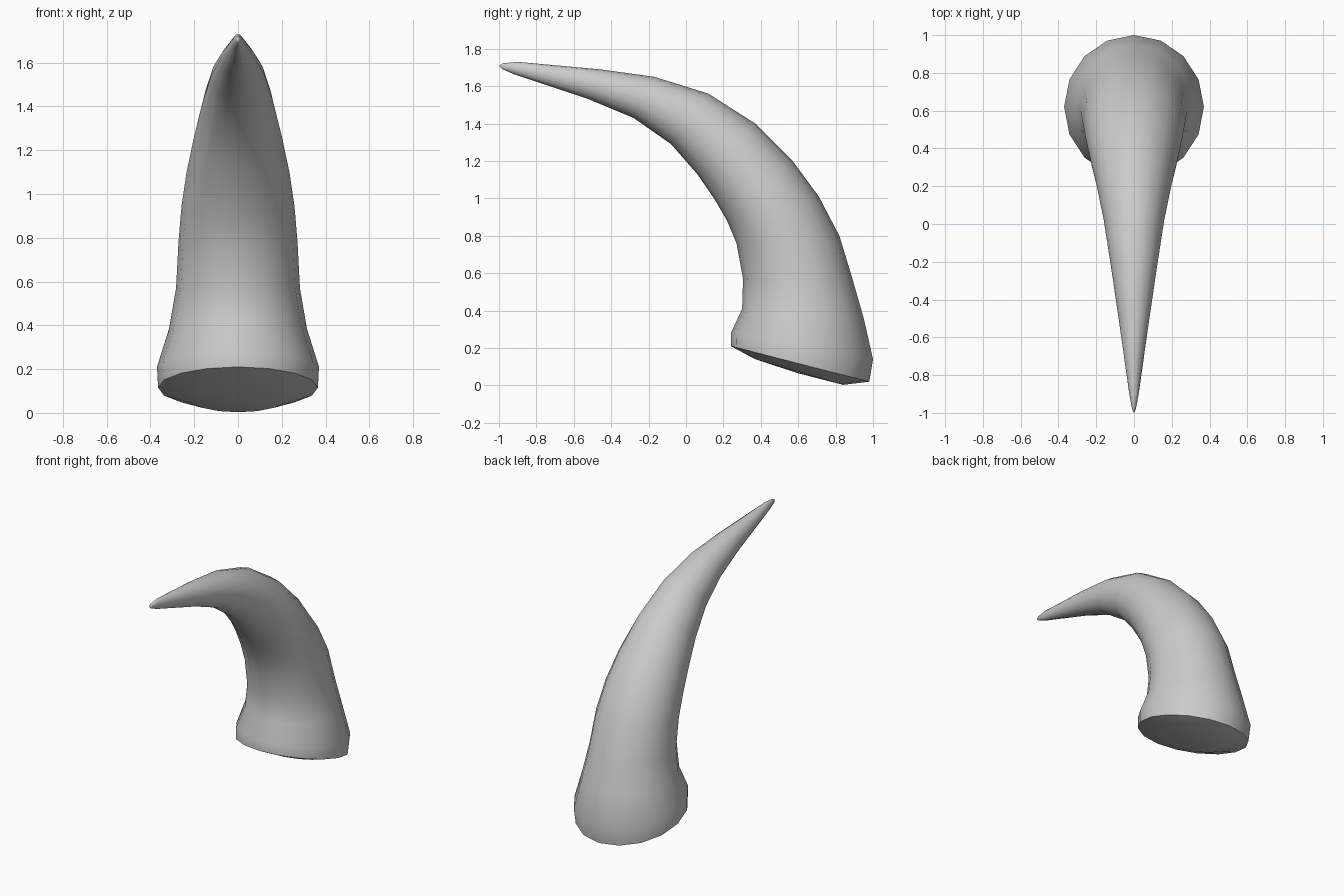
import bpy, bmesh, math

if "Cube" in bpy.data.objects:
    bpy.data.objects.remove(bpy.data.objects["Cube"])

SIDES = 16
# Sections along the horn: back (y, z), front (y, z), half width in x
SECTIONS = [
    ((0.84, 0.003), (0.37, 0.14), 0.23),   # slightly bulging underside
    ((0.98, 0.02), (0.24, 0.21), 0.365),   # flared base rim
    ((1.00, 0.14), (0.24, 0.28), 0.37),
    ((0.95, 0.36), (0.30, 0.41), 0.315),
    ((0.89, 0.57), (0.305, 0.57), 0.283),
    ((0.82, 0.80), (0.27, 0.76), 0.272),
    ((0.71, 1.01), (0.22, 0.88), 0.258),
    ((0.57, 1.20), (0.15, 1.00), 0.235),
    ((0.37, 1.40), (0.06, 1.13), 0.20),
    ((0.12, 1.56), (-0.08, 1.29), 0.16),
    ((-0.17, 1.65), (-0.28, 1.43), 0.122),
    ((-0.46, 1.69), (-0.52, 1.53), 0.083),
    ((-0.90, 1.73), (-0.91, 1.66), 0.024),
    ((-0.98, 1.722), (-0.98, 1.69), 0.010),
]
TIP = (0, -1.0, 1.708)
BASE_CENTRE = (0, 0.60, 0.065)

bm = bmesh.new()


def ring(back, front, half_width):
    """Elliptical ring spanning the back and front profile points."""
    cy, cz = (back[0] + front[0]) / 2, (back[1] + front[1]) / 2
    dy, dz = back[0] - cy, back[1] - cz
    verts = []
    for i in range(SIDES):
        a = 2 * math.pi * i / SIDES
        c, s = math.cos(a), math.sin(a)
        verts.append(bm.verts.new((half_width * s, cy + dy * c, cz + dz * c)))
    return verts


# Curved tapering body
rings = [ring(*s) for s in SECTIONS]
for lower, upper in zip(rings, rings[1:]):
    for i in range(SIDES):
        j = (i + 1) % SIDES
        bm.faces.new((lower[i], lower[j], upper[j], upper[i]))

# Close the underside and the pointed tip
for loop, point in ((rings[0], BASE_CENTRE), (rings[-1], TIP)):
    pole = bm.verts.new(point)
    for i in range(SIDES):
        bm.faces.new((loop[i], loop[(i + 1) % SIDES], pole))

bmesh.ops.recalc_face_normals(bm, faces=bm.faces[:])
mesh = bpy.data.meshes.new("horn")
bm.to_mesh(mesh)
bm.free()

horn = bpy.data.objects.new("horn", mesh)
bpy.context.collection.objects.link(horn)
bpy.context.view_layer.objects.active = horn
horn.select_set(True)
bpy.ops.object.shade_smooth_by_angle(angle=math.radians(50))
